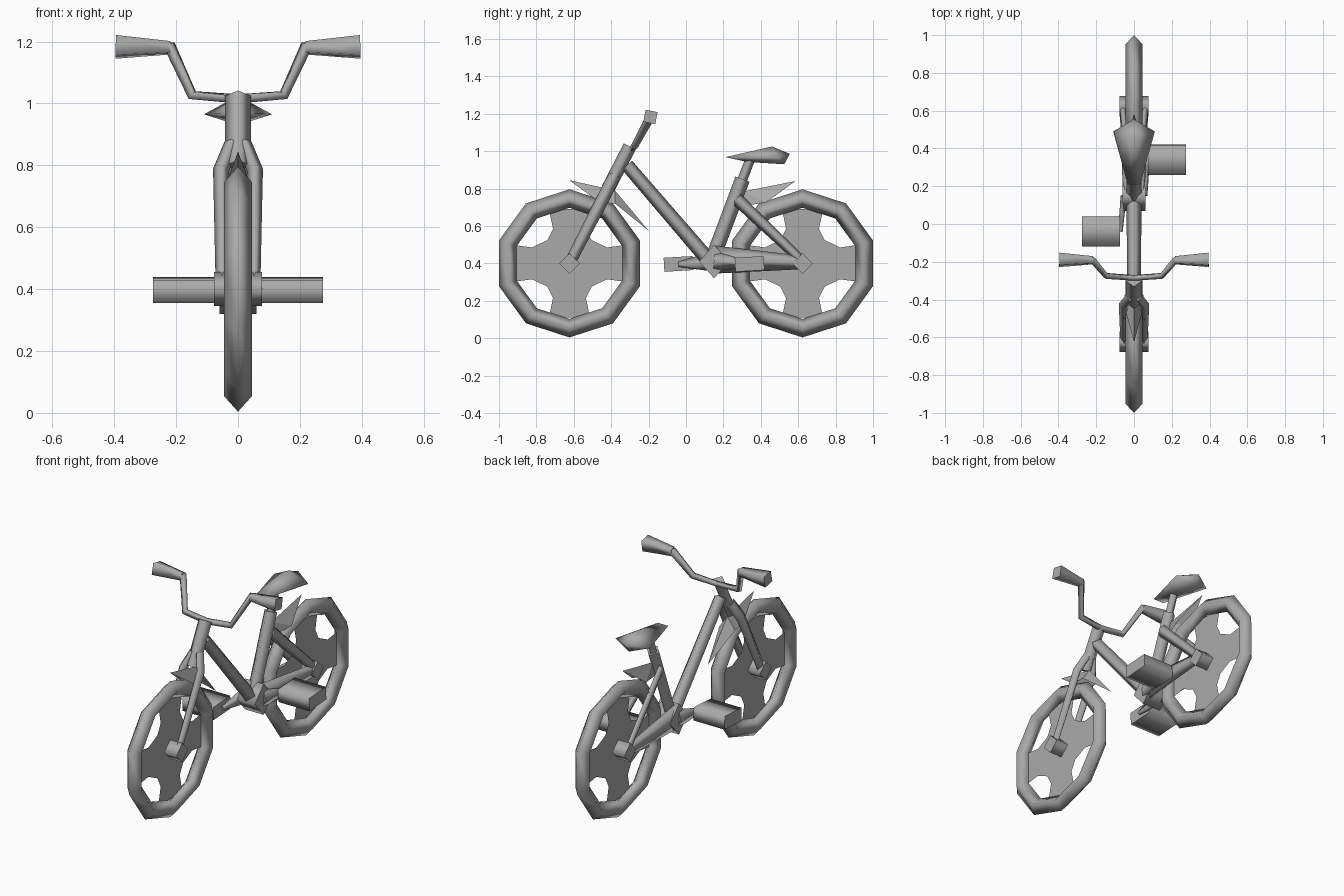
import bpy, bmesh, math
from mathutils import Vector as V

if "Cube" in bpy.data.objects:
    bpy.data.objects.remove(bpy.data.objects["Cube"])

grey = bpy.data.materials.new("grey")
grey.diffuse_color = (0.4, 0.4, 0.4, 1)
grey.use_nodes = True
grey.node_tree.nodes["Principled BSDF"].inputs["Base Color"].default_value = grey.diffuse_color


def finish(name, bm, smooth=True):
    bmesh.ops.recalc_face_normals(bm, faces=bm.faces)
    me = bpy.data.meshes.new(name)
    bm.to_mesh(me)
    bm.free()
    me.materials.append(grey)
    ob = bpy.data.objects.new(name, me)
    bpy.context.collection.objects.link(ob)
    return ob


def tube(name, pts, radii, ref=(1, 0, 0), turn=0, smooth=True):
    """Four-sided tube along pts; each radius is (along ref, across ref)."""
    pts = [V(p) for p in pts]
    bm = bmesh.new()
    rings = []
    for i, p in enumerate(pts):
        t = V()
        if i:
            t += (p - pts[i - 1]).normalized()
        if i < len(pts) - 1:
            t += (pts[i + 1] - p).normalized()
        t.normalize()
        r = V(ref)
        u = (r - t * r.dot(t)).normalized()
        w = t.cross(u)
        a, b = radii[i]
        rings.append([bm.verts.new(p + u * a * math.cos(k * math.pi / 2 + turn)
                                   + w * b * math.sin(k * math.pi / 2 + turn)) for k in range(4)])
    for r0, r1 in zip(rings, rings[1:]):
        for k in range(4):
            f = bm.faces.new((r0[k], r0[(k + 1) % 4], r1[(k + 1) % 4], r1[k]))
            f.smooth = smooth
    bm.faces.new(rings[0])
    bm.faces.new(rings[-1])
    return finish(name, bm)


def shell(name, verts, faces, smooth=False):
    bm = bmesh.new()
    vs = [bm.verts.new(v) for v in verts]
    for f in faces:
        bm.faces.new([vs[i] for i in f]).smooth = smooth
    return finish(name, bm)


# wheels: ten-sided tyre with diamond section, cut-out disc, hub
HUB_Y, HUB_Z = 0.623, 0.4
QUARTER = [(.31, .10), (.2, .085), (.118, .125), (.088, .185), (.11, .29)]
for end, s in (("front", -1), ("rear", 1)):
    cy = s * HUB_Y
    bm = bmesh.new()
    rings = []
    for i in range(10):
        a = math.pi / 2 + i * math.pi / 5
        rings.append([bm.verts.new((x, cy + r * math.cos(a), HUB_Z + r * math.sin(a)))
                      for x, r in ((0, .396), (.045, .346), (0, .297), (-.045, .346))])
    for i in range(10):
        r0, r1 = rings[i], rings[(i + 1) % 10]
        for k in range(4):
            bm.faces.new((r0[k], r0[(k + 1) % 4], r1[(k + 1) % 4], r1[k])).smooth = True
    finish(end + "_tyre", bm)

    outline = []
    for sy, sz, order in ((1, 1, 1), (-1, 1, -1), (-1, -1, 1), (1, -1, -1)):
        outline += [(0, cy + sy * y, HUB_Z + sz * z) for y, z in QUARTER[::order]]
    shell(end + "_wheel_disc", outline, [range(len(outline))])
    tube(end + "_hub", [(-.078, cy, HUB_Z), (.078, cy, HUB_Z)], [(.055, .055)] * 2, ref=(0, 0, 1))


def steer(z, x=0):
    """Point on the raked steering axis at height z."""
    return (x, -HUB_Y + .516 * (z - HUB_Z), z)


# fork and steering column
tube("steering_column", [steer(.8), steer(1.025)], [(.042, .036)] * 2)
for side, s in (("right", 1), ("left", -1)):
    tube(side + "_fork_leg", [steer(.87, .02 * s), steer(.785, .055 * s), steer(HUB_Z, .052 * s)],
         [(.025, .034), (.026, .034), (.02, .03)])

# main frame
tube("down_tube", [(0, -.315, .925), (0, .11, .43)], [(.036, .036), (.04, .04)])
tube("seat_tube", [(0, .14, .42), (0, .302, .85)], [(.04, .04)] * 2)
tube("seat_post", [(0, .295, .83), (0, .352, .98)], [(.026, .026)] * 2)
tube("crank_housing", [(-.06, .15, .41), (.06, .15, .41)], [(.09, .08)] * 2, ref=(0, 0, 1))
for side, s in (("right", 1), ("left", -1)):
    tube(side + "_seat_stay", [(.03 * s, .27, .745), (.06 * s, HUB_Y, .41)], [(.016, .034), (.016, .026)])
    tube(side + "_chain_stay", [(.04 * s, .15, .42), (.06 * s, HUB_Y, .405)], [(.018, .075), (.016, .036)])
    # crank arms point opposite ways
    py = .15 + .19 * s
    tube(side + "_crank", [(.055 * s, .15, .41), (.072 * s, py, .395)], [(.016, .055), (.012, .014)])
    # pedals
    tube(side + "_pedal", [(.075 * s, py, .397), (.275 * s, py, .397)],
         [(.11, .053)] * 2, ref=(0, 1, .06), turn=math.pi / 4)
    # handlebar half and flared grip
    tube(side + "_handlebar", [(0, -.285, 1.015), (.148 * s, -.275, 1.027), (.218 * s, -.192, 1.18),
                               (.3 * s, -.192, 1.18)], [(.017, .017), (.019, .019), (.024, .024), (.024, .024)],
         ref=(0, 1, .3), turn=math.pi / 4)
    tube(side + "_grip", [(.218 * s, -.192, 1.18), (.395 * s, -.19, 1.183)], [(.026, .026), (.046, .046)],
         ref=(0, 1, -.2), turn=math.pi / 4)

# mudguards: folded pointed plates
shell("front_mudguard",
      [(0, -.625, .845), (0, -.38, .79), (.045, -.46, .725), (-.045, -.46, .725),
       (0, -.2, .575), (.05, -.38, .72), (-.05, -.38, .72)],
      [(0, 1, 2), (0, 3, 1), (1, 4, 5), (1, 6, 4), (1, 5, 2), (1, 3, 6)])
shell("rear_mudguard",
      [(0, .585, .84), (0, .31, .785), (.045, .43, .727), (-.045, .43, .727), (0, .27, .7)],
      [(0, 1, 2), (0, 3, 1), (1, 4, 2), (1, 3, 4)])

# saddle: narrow nose, broad back, keel underneath
shell("saddle",
      [(-.034, .21, .968), (.034, .21, .968), (0, .46, 1.025), (.11, .49, .965), (-.11, .49, .965),
       (0, .555, .985), (0, .525, .93), (0, .33, .942)],
      [(0, 1, 2), (1, 3, 2), (0, 2, 4), (2, 3, 5), (2, 5, 4), (3, 6, 5), (4, 5, 6),
       (1, 7, 3), (0, 4, 7), (0, 7, 1), (3, 7, 6), (4, 6, 7)], smooth=True)
